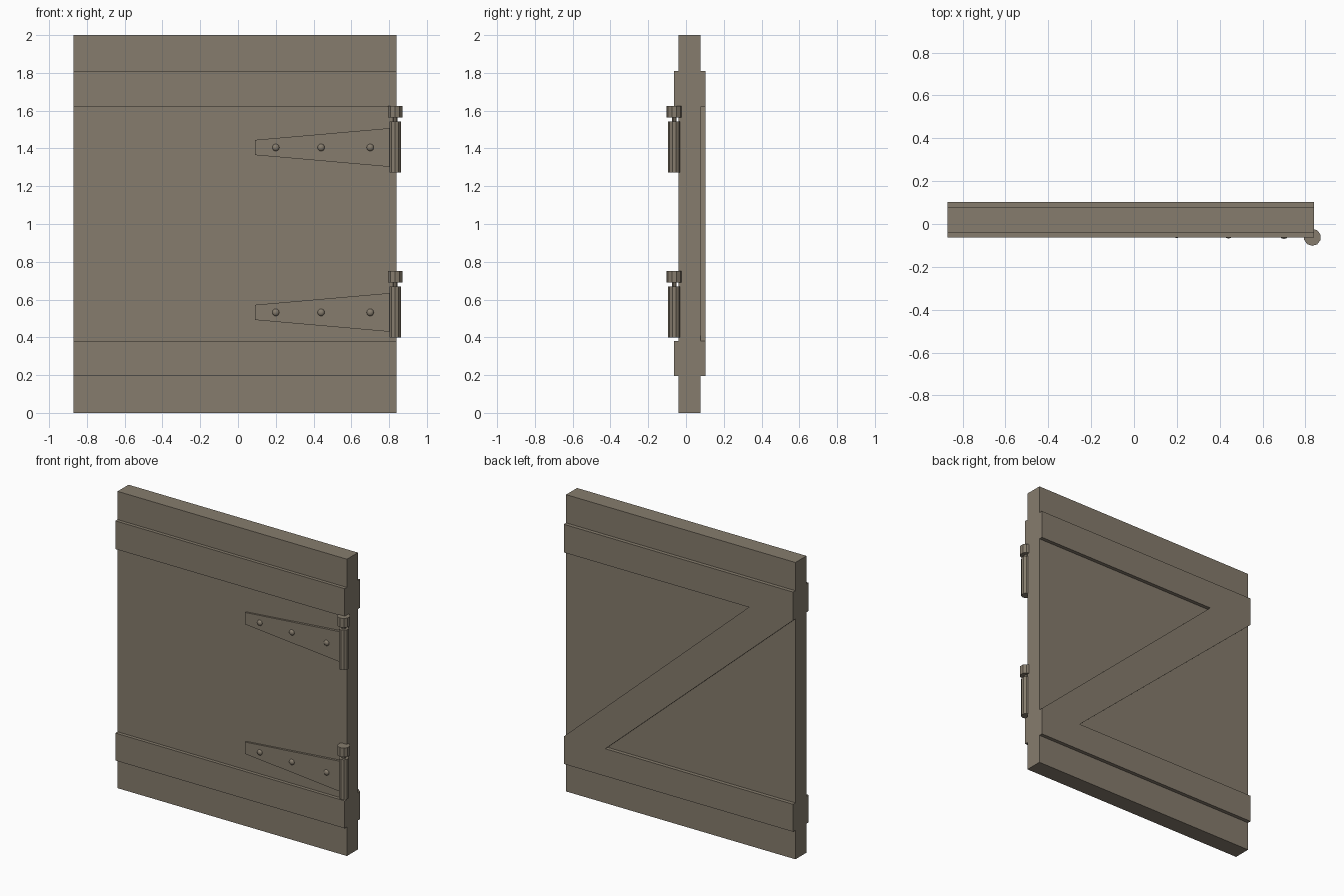
import bpy
import bmesh
from math import radians
from mathutils import Matrix, Vector

cube = bpy.data.objects.get("Cube")
if cube:
    bpy.data.objects.remove(cube, do_unlink=True)

# One weathered wood-brown for everything
wood = bpy.data.materials.new("weathered_brown")
wood.use_nodes = True
colour = (0.238, 0.202, 0.153, 1)
wood.diffuse_color = colour
wood.node_tree.nodes["Principled BSDF"].inputs["Base Color"].default_value = colour

LEFT, RIGHT = -0.87, 0.84
FRONT, BACK = -0.04, 0.077


def finish(name, bm, smooth=False):
    bmesh.ops.recalc_face_normals(bm, faces=bm.faces)
    mesh = bpy.data.meshes.new(name)
    bm.to_mesh(mesh)
    bm.free()
    mesh.materials.append(wood)
    obj = bpy.data.objects.new(name, mesh)
    bpy.context.collection.objects.link(obj)
    if smooth:
        bpy.ops.object.select_all(action="DESELECT")
        obj.select_set(True)
        bpy.context.view_layer.objects.active = obj
        bpy.ops.object.shade_smooth_by_angle(angle=radians(50))
    return obj


def board(name, outline, y0, y1):
    """Extrude an outline of (x, z) points from y0 to y1."""
    bm = bmesh.new()
    face = bm.faces.new([bm.verts.new((x, y0, z)) for x, z in outline])
    new = bmesh.ops.extrude_face_region(bm, geom=[face])["geom"]
    verts = [v for v in new if isinstance(v, bmesh.types.BMVert)]
    bmesh.ops.translate(bm, verts=verts, vec=(0, y1 - y0, 0))
    return finish(name, bm)


def rectangle(z0, z1):
    return [(LEFT, z0), (RIGHT, z0), (RIGHT, z1), (LEFT, z1)]


def cylinder(name, x, y, z0, z1, radius, sides):
    bm = bmesh.new()
    bmesh.ops.create_cone(bm, cap_ends=True, segments=sides, radius1=radius,
                          radius2=radius, depth=z1 - z0,
                          matrix=Matrix.Translation((x, y, (z0 + z1) / 2)))
    return finish(name, bm)


# Door panel and front battens
board("door_panel", rectangle(0, 2), FRONT, BACK)
board("lower_front_batten", rectangle(0.195, 0.38), -0.063, FRONT)
board("upper_front_batten", rectangle(1.62, 1.81), -0.063, FRONT)

# Back frame: two battens joined by a diagonal brace
board("back_z_frame", [
    (RIGHT, 1.81), (RIGHT, 1.62), (-0.54, 1.62), (RIGHT, 0.38), (RIGHT, 0.195),
    (LEFT, 0.195), (LEFT, 0.38), (0.53, 0.38), (LEFT, 1.62), (LEFT, 1.81),
], BACK, 0.102)

# Hinges: tapered strap, rivets, barrel, pin and cap
for label, z in (("lower", 0.532), ("upper", 1.405)):
    strap = board(label + "_hinge_strap", [
        (0.09, z - 0.04), (0.81, z - 0.103), (0.81, z + 0.103), (0.09, z + 0.04),
    ], -0.052, FRONT)
    # The strap rises slightly towards the barrel
    for v in strap.data.vertices:
        if v.co.y < -0.05 and v.co.x > 0.5:
            v.co.y -= 0.005
    for i, x in enumerate((0.2, 0.44, 0.70)):
        bm = bmesh.new()
        place = Matrix.Translation(Vector((x, -0.052 - 0.002 * i, z)))
        bmesh.ops.create_uvsphere(bm, u_segments=12, v_segments=8, radius=0.019,
                                  matrix=place @ Matrix.Diagonal((1, 0.7, 1, 1)))
        finish(f"{label}_hinge_rivet_{i + 1}", bm, smooth=True)
    hx, hy = 0.832, -0.062
    cylinder(label + "_hinge_barrel", hx, hy, z - 0.132, z + 0.137, 0.032, 10)
    cylinder(label + "_hinge_pin", hx, hy, z + 0.13, z + 0.17, 0.013, 10)
    cylinder(label + "_hinge_cap", hx, hy, z + 0.158, z + 0.22, 0.04, 10)
